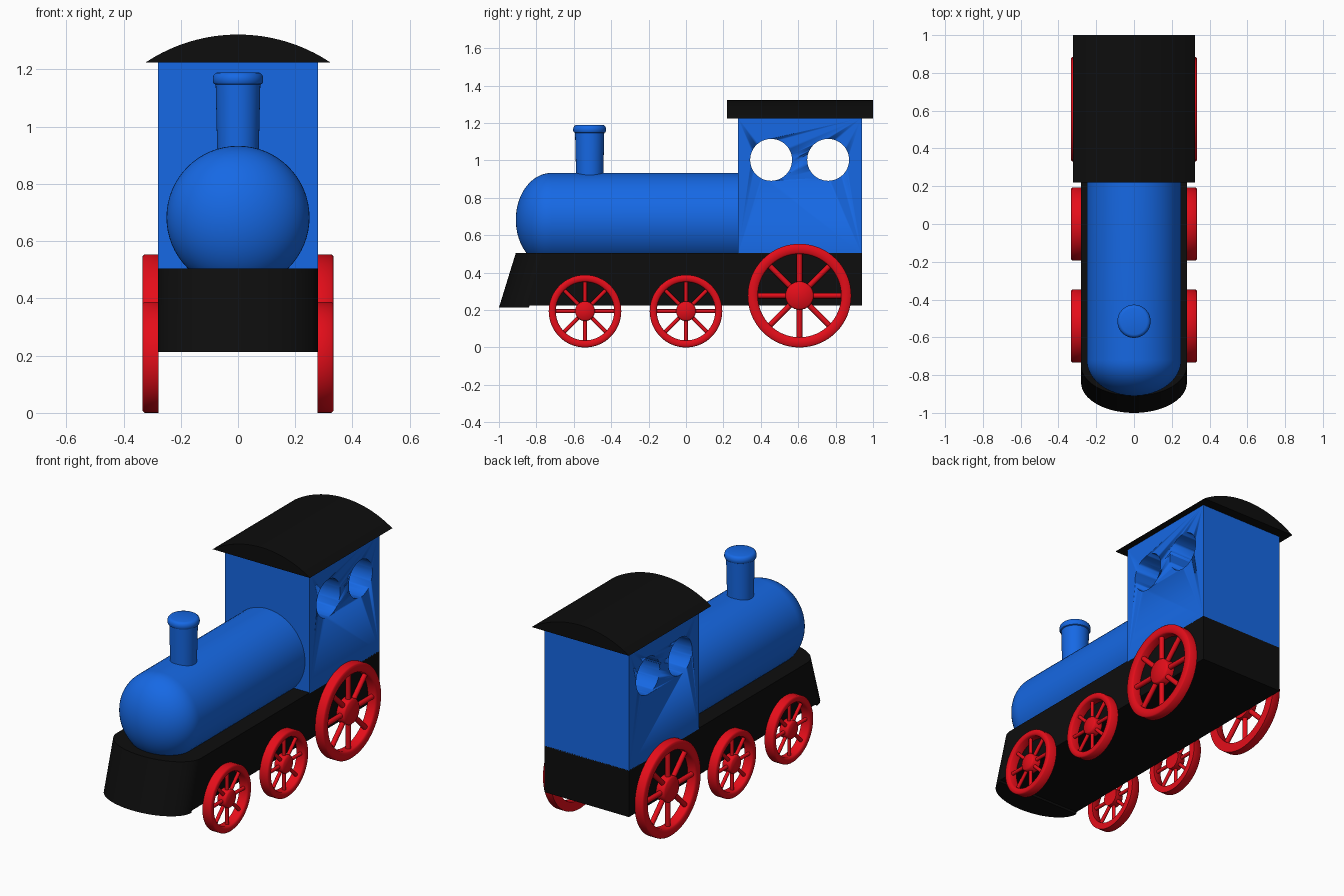
import bpy, bmesh
from math import sin, cos, pi, radians, asin
from mathutils import Matrix, Vector

if "Cube" in bpy.data.objects:
    bpy.data.objects.remove(bpy.data.objects["Cube"])


def material(name, rgb):
    m = bpy.data.materials.new(name)
    m.diffuse_color = (*rgb, 1)
    m.use_nodes = True
    m.node_tree.nodes["Principled BSDF"].inputs["Base Color"].default_value = m.diffuse_color
    return m


BLUE = material("blue paint", (0.008, 0.14, 0.78))
BLACK = material("black paint", (0.004, 0.004, 0.004))
RED = material("red paint", (0.78, 0.004, 0.01))


def finish(name, bm, mat, angle=35):
    bmesh.ops.recalc_face_normals(bm, faces=bm.faces)
    me = bpy.data.meshes.new(name)
    bm.to_mesh(me)
    bm.free()
    ob = bpy.data.objects.new(name, me)
    bpy.context.collection.objects.link(ob)
    me.materials.append(mat)
    bpy.ops.object.select_all(action='DESELECT')
    ob.select_set(True)
    bpy.context.view_layer.objects.active = ob
    bpy.ops.object.shade_smooth_by_angle(angle=radians(angle))
    return ob


def loft(bm, a, b):
    """Closed solid between two matching outlines."""
    va = [bm.verts.new(p) for p in a]
    vb = [bm.verts.new(p) for p in b]
    n = len(a)
    for i in range(n):
        j = (i + 1) % n
        bm.faces.new((va[i], va[j], vb[j], vb[i]))
    bm.faces.new(va)
    bm.faces.new(vb)


def lathe(bm, profile, matrix, n=64, closed=False):
    """Spin (radius, height) points about z, then place with matrix."""
    vs = [bm.verts.new(matrix @ Vector((r, 0, h))) for r, h in profile]
    pairs = list(zip(vs, vs[1:])) + ([(vs[-1], vs[0])] if closed else [])
    edges = [bm.edges.new(p) for p in pairs]
    axis = matrix.to_3x3() @ Vector((0, 0, 1))
    bmesh.ops.spin(bm, geom=vs + edges, cent=matrix.translation, axis=axis,
                   angle=2 * pi, steps=n, use_merge=True)
    bmesh.ops.remove_doubles(bm, verts=bm.verts, dist=1e-5)


def place(x, y, z, axis, angle):
    return Matrix.Translation((x, y, z)) @ Matrix.Rotation(angle, 4, axis)


# Chassis with sloped front end
bm = bmesh.new()
side = [(-0.84, 0.225), (0.94, 0.225), (0.94, 0.505), (-0.75, 0.505)]
loft(bm, [(-0.28, y, z) for y, z in side], [(0.28, y, z) for y, z in side])
finish("chassis", bm, BLACK)

# Rounded, raked front buffer
bm = bmesh.new()
arc = [(0.28 * sin(t), -0.84 - 0.16 * cos(t))
       for t in [-pi / 2 + pi * i / 32 for i in range(33)]]
loft(bm, [(x, y, 0.213) for x, y in arc], [(x, y + 0.09, 0.505) for x, y in arc])
finish("front_buffer", bm, BLACK)

# Boiler with domed nose
bm = bmesh.new()
dome = [(0.25 * sin(t), 0.72 + 0.19 * cos(t))
        for t in [pi / 2 * i / 16 for i in range(17)]]
lathe(bm, dome + [(0.25, -0.3), (0, -0.3)], place(0, 0, 0.683, 'X', pi / 2))
finish("boiler", bm, BLUE)

# Chimney with rounded lip
bm = bmesh.new()
lathe(bm, [(0, 0.8), (0.07, 0.8), (0.078, 1.147), (0.084, 1.15), (0.088, 1.158),
           (0.088, 1.17), (0.085, 1.18), (0.079, 1.187), (0.07, 1.19), (0, 1.19)],
      place(0, -0.515, 0, 'Z', 0), 48)
finish("chimney", bm, BLUE)

# Cab with round window openings right through
bm = bmesh.new()
wall = [(0.277, 0.5), (0.94, 0.5), (0.94, 1.228), (0.277, 1.228)]
loft(bm, [(-0.28, y, z) for y, z in wall], [(0.28, y, z) for y, z in wall])
cab = finish("cab", bm, BLUE)
for y in (0.455, 0.76):
    bm = bmesh.new()
    bmesh.ops.create_cone(bm, cap_ends=True, segments=48, radius1=0.112,
                          radius2=0.112, depth=1,
                          matrix=place(0, y, 1.003, 'Y', pi / 2))
    cutter = finish("window_cutter", bm, BLUE)
    cutter.hide_render = True
    mod = cab.modifiers.new("window", 'BOOLEAN')
    mod.operation, mod.solver, mod.object = 'DIFFERENCE', 'EXACT', cutter
    bpy.context.view_layer.objects.active = cab
    bpy.ops.object.modifier_apply(modifier=mod.name)
    bpy.data.objects.remove(cutter)

# Arched roof
bm = bmesh.new()
half, rise = 0.322, 0.097
R = (half ** 2 + rise ** 2) / (2 * rise)
a0 = asin(half / R)
sec = [(R * sin(t), 1.322 - R + R * cos(t))
       for t in [-a0 + 2 * a0 * i / 32 for i in range(33)]]
loft(bm, [(x, 0.22, z) for x, z in sec], [(x, 1.0, z) for x, z in sec])
finish("roof", bm, BLACK)


# Spoked wheels
def wheel(name, sx, y, r):
    bm = bmesh.new()
    k = r / 0.194
    x0, x1 = 0.278, 0.333
    m = place(0, y, r, 'Y', sx * pi / 2)
    ri = 0.156 * k
    lathe(bm, [(ri, x0), (r, x0), (r, x1 - 0.006), (r - 0.006, x1),
               (ri + 0.008, x1), (ri, x1 - 0.008)], m, 64, True)
    hub = 0.053 * k
    lathe(bm, [(0, x0), (hub, x0), (hub, x1 - 0.008), (hub - 0.008, x1), (0, x1)], m, 32)
    for i in range(8):
        spoke = m @ Matrix.Rotation(i * pi / 4, 4, 'Z') @ place(
            0.105 * k, 0, (x0 + x1) / 2, 'Y', pi / 2)
        bmesh.ops.create_cone(bm, cap_ends=True, segments=16, radius1=0.0105 * k,
                              radius2=0.0105 * k, depth=0.12 * k, matrix=spoke)
    finish(name, bm, RED, 50)


for sx, label in ((1, "right"), (-1, "left")):
    wheel("front_wheel_" + label, sx, -0.54, 0.194)
    wheel("middle_wheel_" + label, sx, 0.0, 0.194)
    wheel("rear_wheel_" + label, sx, 0.607, 0.277)
